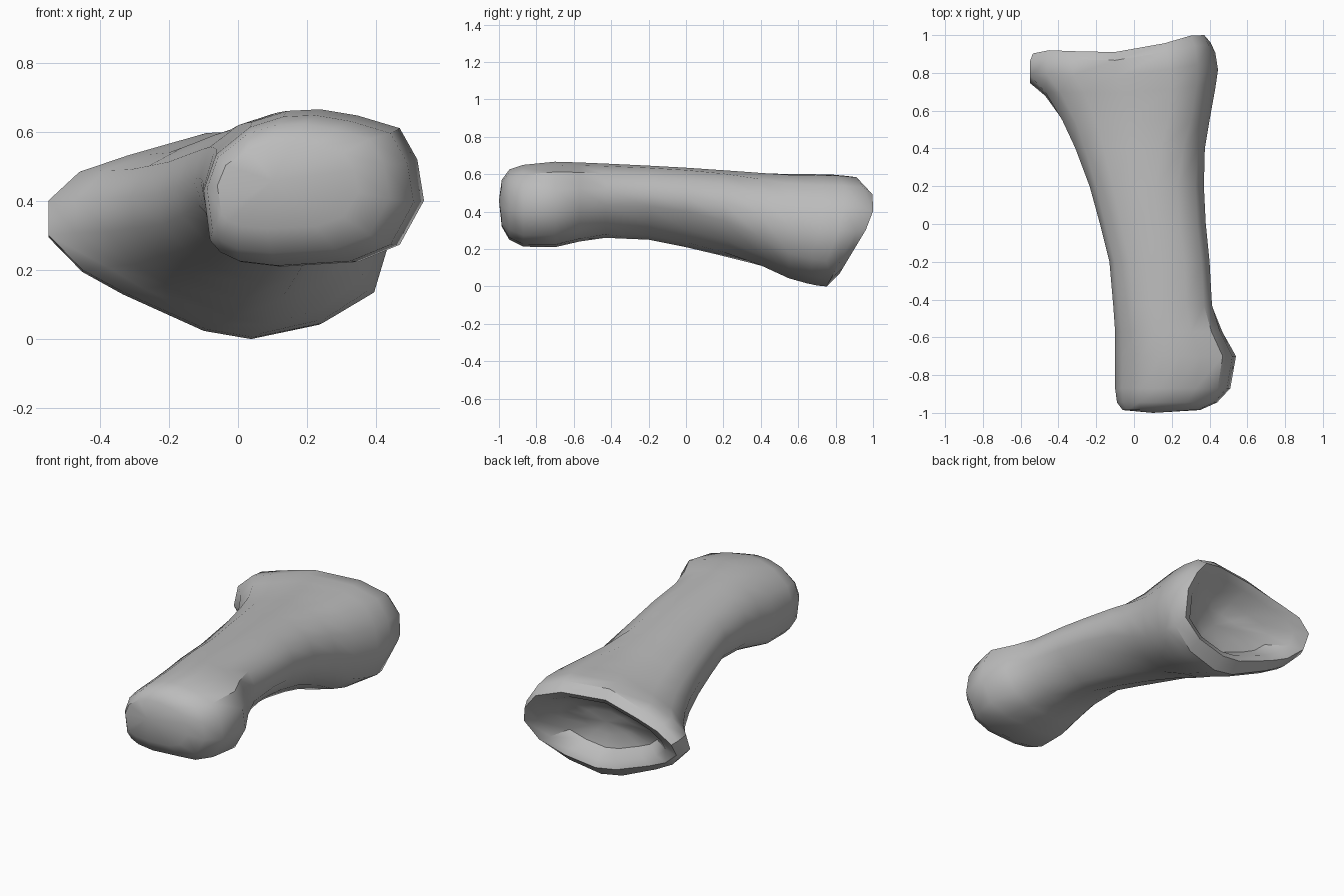
import bpy, bmesh, math

default_cube = bpy.data.objects.get("Cube")
if default_cube:
    bpy.data.objects.remove(default_cube, do_unlink=True)

# Unit cross-sections, clockwise from the outer flank over the top
HEAD = [(0, .5), (.06, .74), (.22, .92), (.38, .99), (.53, 1), (.7, .96), (.89, .88), (.97, .68),
        (1, .42), (.89, .14), (.7, .03), (.35, 0), (.17, .03), (.08, .09), (.03, .17)]
SHAFT = [(0, .54), (.05, .76), (.2, .9), (.38, .98), (.55, 1), (.75, .97), (.92, .85), (1, .64),
         (.97, .45), (.83, .22), (.68, .06), (.5, 0), (.28, .09), (.14, .2), (.03, .35)]
BASE = [(0, .67), (.09, .81), (.23, .89), (.46, 1), (.74, .99), (.89, .9), (.965, .71), (1, .5),
        (.95, .22), (.8, .07), (.6, 0), (.46, .04), (.22, .22), (.1, .33), (0, .5)]

# Rings from the rounded head to the flare: y, x range, z range
STATIONS = [
    (-.985, -.06, .35, .32, .57), (-.945, -.09, .44, .25, .625), (-.87, -.1, .51, .213, .65),
    (-.7, -.1, .54, .21, .667), (-.57, -.1, .47, .24, .663), (-.43, -.11, .42, .26, .657),
    (-.2, -.13, .4, .25, .646), (0, -.18, .38, .21, .635), (.2, -.235, .37, .16, .622),
    (.4, -.31, .375, .1, .61), (.55, -.38, .4, .04, .602)]
FLARE_START = .55
SOCKET_CENTRE = (.02, .9, .31)


def mix(a, b, t):
    return a + (b - a) * t


def smooth_step(a, b, y):
    t = max(0, min(1, (y - a) / (b - a)))
    return t * t * (3 - 2 * t)


def section(y, x0, x1, z0, z1):
    """Blend the three profiles by position and fit them to a box."""
    to_shaft, to_base = smooth_step(-.7, -.2, y), smooth_step(.05, .68, y)
    points = []
    for head, shaft, base in zip(HEAD, SHAFT, BASE):
        u, v = [mix(mix(h, s, to_shaft), b, to_base)
                for h, s, b in zip(head, shaft, base)]
        points.append((mix(x0, x1, u), y, mix(z0, z1, v)))
    return points


def rim_depth(x, z):
    """Slanted plane of the socket rim."""
    ceiling = .91 + .29 * max(0, min(x, .31)) + .04 * max(0, -x - .2)
    return min(ceiling, .78 + .6 * z + .2 * min(x, 0))


def flare(progress, x0, x1, z0, z1):
    """Outer ring part of the way from the shaft to the slanted rim."""
    return [(x, mix(FLARE_START, rim_depth(x, z), progress), z)
            for x, y, z in section(1, x0, x1, z0, z1)]


def inset(ring, scale, sink):
    """Copy of a ring drawn towards the socket centre and sunk forward."""
    cx, cy, cz = SOCKET_CENTRE
    return [(mix(cx, x, scale), mix(cy, y, scale) - sink, mix(cz, z, scale))
            for x, y, z in ring]


# Outer skin, widest just before the bevelled lip
rings = [section(*station) for station in STATIONS]
rings.append(flare(.4, -.47, .43, .017, .6))
rings.append(flare(.65, -.55, .445, .005, .598))
rings.append(flare(.88, -.55, .43, 0, .59))
rim = flare(1, -.535, .405, .065, .54)
rings.append(rim)

# Hollow socket inside the lip
rings.append(inset(rim, .84, .03))
rings.append(inset(rim, .64, .12))
rings.append(inset(rim, .33, .16))

# Loft the rings and close both ends with a fan
bm = bmesh.new()
loops = [[bm.verts.new(p) for p in ring] for ring in rings]
count = len(HEAD)
for near, far in zip(loops, loops[1:]):
    for i in range(count):
        j = (i + 1) % count
        bm.faces.new((near[i], near[j], far[j], far[i]))
for loop, tip in ((loops[0], (.1, -1, .46)), (loops[-1], (.02, .73, .31))):
    centre = bm.verts.new(tip)
    for i in range(count):
        bm.faces.new((loop[i], loop[(i + 1) % count], centre))
bmesh.ops.recalc_face_normals(bm, faces=bm.faces)

mesh = bpy.data.meshes.new("finger_bone")
bm.to_mesh(mesh)
bm.free()
bone = bpy.data.objects.new("finger_bone", mesh)
bpy.context.collection.objects.link(bone)

# Plain grey material
grey = bpy.data.materials.new("bone_grey")
grey.use_nodes = True
colour = (.5, .5, .5, 1)
grey.diffuse_color = colour
grey.node_tree.nodes["Principled BSDF"].inputs["Base Color"].default_value = colour
mesh.materials.append(grey)

# Smooth surface with crisp edges at the rim
bpy.ops.object.select_all(action='DESELECT')
bone.select_set(True)
bpy.context.view_layer.objects.active = bone
bpy.ops.object.shade_smooth_by_angle(angle=math.radians(40))
